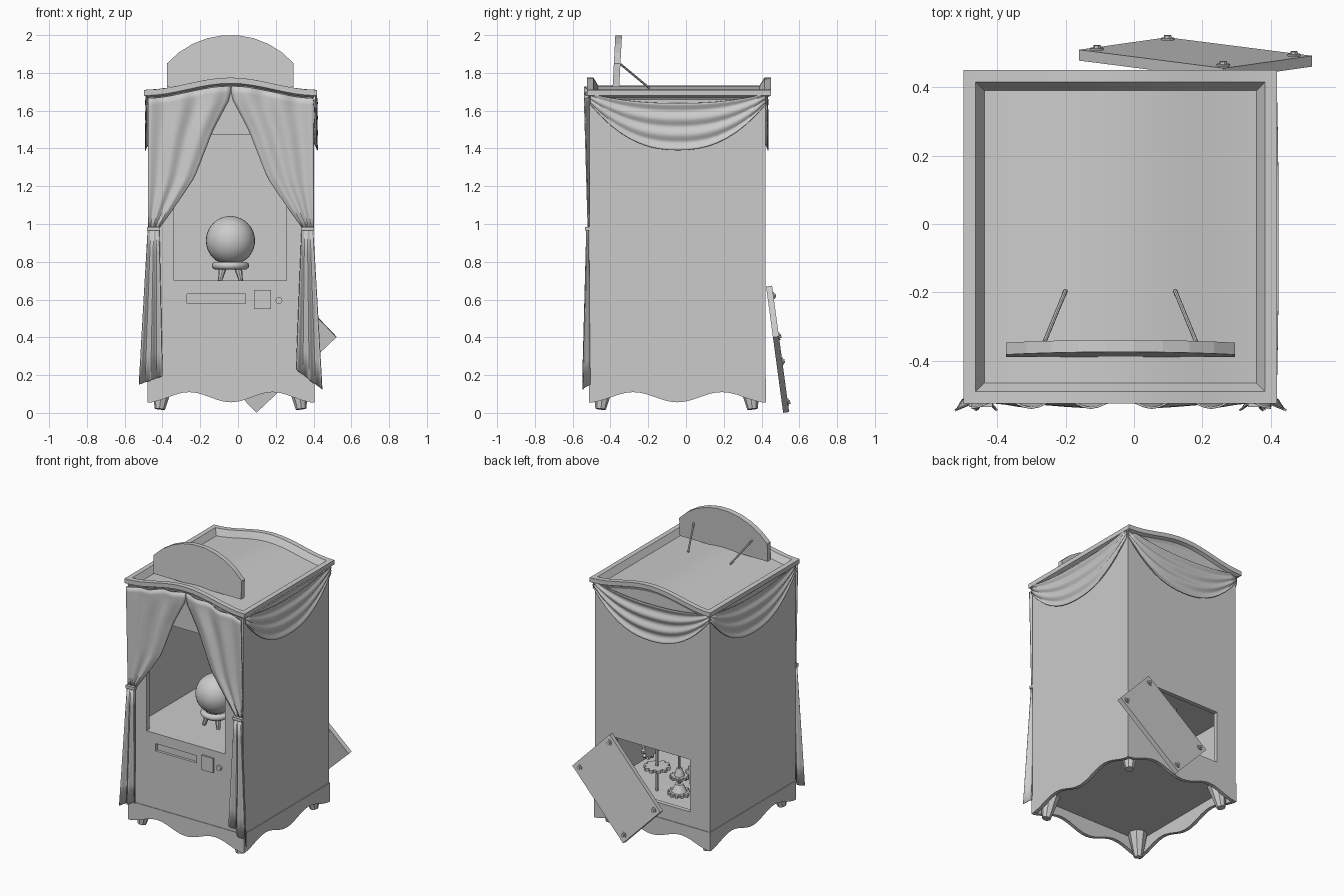
import bpy, bmesh, math
from mathutils import Vector, Matrix

if "Cube" in bpy.data.objects:
    bpy.data.objects.remove(bpy.data.objects["Cube"])

C = -0.04            # cabinet centre line in x
YF, YB = -0.51, 0.42  # cabinet front and back
XL, XR = -0.475, 0.40
pi = math.pi


def finish(name, bm, smooth=None):
    bmesh.ops.recalc_face_normals(bm, faces=bm.faces)
    me = bpy.data.meshes.new(name)
    bm.to_mesh(me)
    bm.free()
    ob = bpy.data.objects.new(name, me)
    bpy.context.collection.objects.link(ob)
    if smooth:
        bpy.ops.object.select_all(action='DESELECT')
        ob.select_set(True)
        bpy.context.view_layer.objects.active = ob
        bpy.ops.object.shade_smooth_by_angle(angle=math.radians(smooth))
    return ob


def box(name, x0, x1, y0, y1, z0, z1):
    bm = bmesh.new()
    m = Matrix.Translation(((x0 + x1) / 2, (y0 + y1) / 2, (z0 + z1) / 2)) @ Matrix.Diagonal((x1 - x0, y1 - y0, z1 - z0, 1))
    bmesh.ops.create_cube(bm, size=1, matrix=m)
    return finish(name, bm)


def prism(name, pts, d0, d1, f):
    """Extrude a 2D outline; f(a, b, d) gives the 3D point."""
    bm = bmesh.new()
    A = [bm.verts.new(f(a, b, d0)) for a, b in pts]
    B = [bm.verts.new(f(a, b, d1)) for a, b in pts]
    bm.faces.new(A)
    bm.faces.new(B)
    for i in range(len(pts)):
        j = (i + 1) % len(pts)
        bm.faces.new((A[i], A[j], B[j], B[i]))
    return finish(name, bm)


def rod(name, p, q, r1, r2, n=8, smooth=40):
    p, q = Vector(p), Vector(q)
    bm = bmesh.new()
    m = Matrix.Translation((p + q) / 2) @ (q - p).to_track_quat('Z', 'Y').to_matrix().to_4x4()
    bmesh.ops.create_cone(bm, cap_ends=True, segments=n, radius1=r1, radius2=r2, depth=(q - p).length, matrix=m)
    return finish(name, bm, smooth)


def sheet(name, f, nu, nv, thick):
    """Cloth grid from f(u, v)."""
    bm = bmesh.new()
    g = [[bm.verts.new(f(i / nu, j / nv)) for i in range(nu + 1)] for j in range(nv + 1)]
    for j in range(nv):
        for i in range(nu):
            bm.faces.new((g[j][i], g[j][i + 1], g[j + 1][i + 1], g[j + 1][i]))
    ob = finish(name, bm, 35)
    ob.modifiers.new("thickness", 'SOLIDIFY').thickness = thick
    return ob


def interp(t, knots):
    for (t0, v0), (t1, v1) in zip(knots, knots[1:]):
        if t <= t1:
            return v0 + (v1 - v0) * (t - t0) / (t1 - t0)
    return knots[-1][1]


def arch(x):
    return 1.71 + 0.0325 * (1 + math.cos(pi * min(1, abs(x - C) / 0.458)))


xz = lambda a, b, d: (a, d, b)

# cabinet body with chambers, window, card slot and back hatch cut out
N = 16
top = [(XR + (XL - XR) * i / N, arch(XR + (XL - XR) * i / N) - 0.05) for i in range(N + 1)]
body = prism("cabinet_body", [(XL, 0.17), (XR, 0.17)] + top, YF, YB, xz)
cuts = [(-0.445, 0.37, YF + 0.03, YB - 0.03, 0.70, 1.63),
        (-0.445, 0.37, YF + 0.03, YB - 0.03, 0.27, 0.67),
        (-0.338, 0.258, -0.6, -0.4, 0.70, 1.475),
        (-0.325, 0.245, 0.3, 0.5, 0.285, 0.645),
        (-0.27, 0.04, -0.6, YF + 0.018, 0.58, 0.63)]
bpy.context.view_layer.objects.active = body
for c in cuts:
    cutter = box("cutter", *c)
    cutter.hide_render = True
    m = body.modifiers.new("cut", 'BOOLEAN')
    m.operation, m.solver, m.object = 'DIFFERENCE', 'EXACT', cutter
    bpy.ops.object.modifier_apply(modifier=m.name)
    bpy.data.objects.remove(cutter)

# arched roof tray: stacked rings of (inset, height offset)
bm = bmesh.new()
rings = []
for ins, dz in [(0.03, -0.06), (0.022, -0.04), (0, -0.03), (0, 0), (0.035, 0), (0.06, -0.042)]:
    hx, y0, y1 = 0.458 - ins, -0.525 + ins, 0.45 - ins
    xs = [C - hx + 2 * hx * i / N for i in range(N + 1)]
    rings.append([bm.verts.new((x, y0, arch(x) + dz)) for x in xs] +
                 [bm.verts.new((x, y1, arch(x) + dz)) for x in reversed(xs)])
n = 2 * N + 2
for a, b in zip(rings, rings[1:]):
    for i in range(n):
        bm.faces.new((a[i], a[(i + 1) % n], b[(i + 1) % n], b[i]))
for r in (rings[0], rings[-1]):
    for i in range(N):
        bm.faces.new((r[i], r[i + 1], r[n - 2 - i], r[n - 1 - i]))
finish("roof", bm, 20)

# wavy apron on four sides


def wave(a0, a1):
    pts = [(a0, 0.185), (a1, 0.185)]
    for i in range(25):
        t = 1 - 2 * i / 24
        pts.append(((a0 + a1) / 2 + t * (a1 - a0) / 2, 0.083 - 0.027 * math.cos(2 * pi * t)))
    return pts


yz = lambda a, b, d: (d, a, b)
prism("apron_front", wave(XL - .004, XR + .004), YF - .004, YF + .02, xz)
prism("apron_back", wave(XL - .004, XR + .004), YB - .02, YB + .004, xz)
prism("apron_left", wave(YF - .004, YB + .004), XL - .004, XL + .02, yz)
prism("apron_right", wave(YF - .004, YB + .004), XR - .02, XR + .004, yz)

# splayed legs
for sx in (-1, 1):
    for sy in (-1, 1):
        rod("leg", (C + sx * .374, -.05 + sy * .402, .02), (C + sx * .355, -.05 + sy * .385, .18), .028, .062)

# sign board with struts
arc = []
R, half = 0.449, 0.335
a0 = math.asin(half / R)
for i in range(10):
    a = a0 * (1 - 2 * i / 9)
    arc.append((R * math.sin(a), 0.275 - R + R * math.cos(a)))
board = prism("sign_board", [(-half, 0), (half, 0)] + arc, -.0175, .0175, xz)
board.matrix_world = Matrix.Translation((C, -.371, 1.725)) @ Matrix.Rotation(math.radians(-3), 4, 'X')
for s in (-1, 1):
    rod("sign_strut", (C + s * .222, -.345, 1.845), (C + s * .16, -.195, 1.72), .006, .006)

# front curtains: gathered upper part, tie and tail
edge = [(0, .435), (.08, .435), (.30, .345), (.635, .245), (1, .06)]
for s, name in ((-1, "left"), (1, "right")):
    def upper(u, v, s=s):
        x = XL + interp(v, edge) * u if s < 0 else XR - interp(v, edge) * u
        z = (arch(x) - .045) * (1 - v) + .98 * v
        return (x, -.528 + .012 * v - .013 * (1 - .6 * v) * math.cos(u * 5 * pi), z)
    sheet("curtain_" + name, upper, 20, 20, .006)
    bo, bi = ((.482, .15), (.362, .195)) if s < 0 else ((.484, .125), (.35, .23))

    def tail(u, v, s=s, bo=bo, bi=bi):
        to = (.436 * (1 - u) + .378 * u)
        bx = bo[0] * (1 - u) + bi[0] * u
        bz = bo[1] * (1 - u) + bi[1] * u
        return (C + s * (to * (1 - v) + bx * v),
                -.524 - .006 * v - (.004 + .014 * v) * math.cos(u * 4 * pi), .98 * (1 - v) + bz * v)
    sheet("curtain_tail_" + name, tail, 16, 6, .006)
    xc = C + s * .408
    box("curtain_tie_" + name, xc - .034, xc + .034, -.535, -.508, .965, .985)

# draped swags on sides and back
for name, f, a, b in (("right", lambda t, o, z: (XR + o, t, z), YF + .005, YB),
                      ("left", lambda t, o, z: (XL - o, t, z), YF + .005, YB),
                      ("back", lambda t, o, z: (t, YB + o, z), XL, XR)):
    def swag(u, v, f=f, a=a, b=b):
        s = 1 - abs(2 * u - 1) ** 2.3
        z = 1.69 - .05 * s - v * (.06 + .19 * s)
        return f(a + (b - a) * u, .010 + .008 * (.3 + .7 * s) * math.cos(v * 6 * pi), z)
    sheet("swag_" + name, swag, 18, 24, .005)

# crystal ball on a ring with small feet
BY = -.18
bm = bmesh.new()
bmesh.ops.create_uvsphere(bm, u_segments=32, v_segments=20, radius=.13, matrix=Matrix.Translation((C, BY, .912)))
finish("ball", bm, 60)
bpy.ops.mesh.primitive_torus_add(location=(C, BY, .78), major_radius=.078, minor_radius=.021, major_segments=28, minor_segments=10)
bpy.context.object.name = "ball_ring"
bpy.ops.object.shade_smooth_by_angle(angle=1.0)
for k in range(4):
    a = pi / 4 + k * pi / 2
    c, s = math.cos(a), math.sin(a)
    rod("ball_foot", (C + .078 * c, BY + .078 * s, .70), (C + .055 * c, BY + .055 * s, .775), .011, .022)

# coin plate and button
box("coin_plate", .085, .175, YF - .012, YF + .01, .55, .65)
rod("button", (.217, YF + .01, .595), (.217, YF - .014, .595), .018, .018, 16)

# loose back hatch leaning on the cabinet, with bolts
M = (Matrix.Translation((.18, .485, .337)) @ Matrix.Rotation(math.radians(7.7), 4, 'X')
     @ Matrix.Rotation(math.radians(-43.6), 4, 'Y'))
box("back_hatch", -.2925, .2925, -.016, .016, -.1875, .1875).matrix_world = M
for sx in (-1, 1):
    for sz in (-1, 1):
        x, z = sx * .255, sz * .15
        rod("hatch_washer", (x, .01, z), (x, .021, z), .02, .02, 12).matrix_world = M
        rod("hatch_bolt", (x, .01, z), (x, .029, z), .013, .011, 6).matrix_world = M

# clockwork inside the lower chamber


def gear(name, loc, r, teeth, h, axis):
    pts = []
    for i in range(teeth):
        for k, rr in ((0, .8), (.3, .8), (.45, 1), (.85, 1)):
            a = 2 * pi * (i + k) / teeth
            pts.append((r * rr * math.cos(a), r * rr * math.sin(a)))
    ob = prism(name, pts, -h / 2, h / 2, lambda a, b, d: (a, b, d))
    ob.matrix_world = Matrix.Translation(loc) @ Vector(axis).to_track_quat('Z', 'Y').to_matrix().to_4x4()


rod("shaft_main", (.045, .25, .27), (.045, .25, .60), .010, .010)
gear("gear_main", (.045, .25, .43), .085, 10, .02, (0, 0, 1))
rod("shaft_second", (-.125, .25, .27), (-.125, .25, .67), .008, .008)
gear("gear_second", (-.125, .25, .41), .062, 12, .018, (0, 0, 1))
rod("gear_hub", (-.125, .25, .41), (-.125, .25, .47), .035, .018, 12)
gear("gear_low", (-.125, .25, .30), .075, 12, .02, (0, 0, 1))
rod("gear_low_cone", (-.125, .25, .30), (-.125, .25, .36), .055, .025, 12)
gear("gear_wall", (.2, .1, .48), .09, 12, .02, (1, 0, 0))
rod("shaft_wall", (.37, .1, .48), (.12, .1, .48), .010, .010)
gear("gear_upright", (-.22, .2, .42), .08, 10, .02, (0, 1, 0))
rod("shaft_upright", (-.22, -.48, .42), (-.22, .24, .42), .010, .010)
